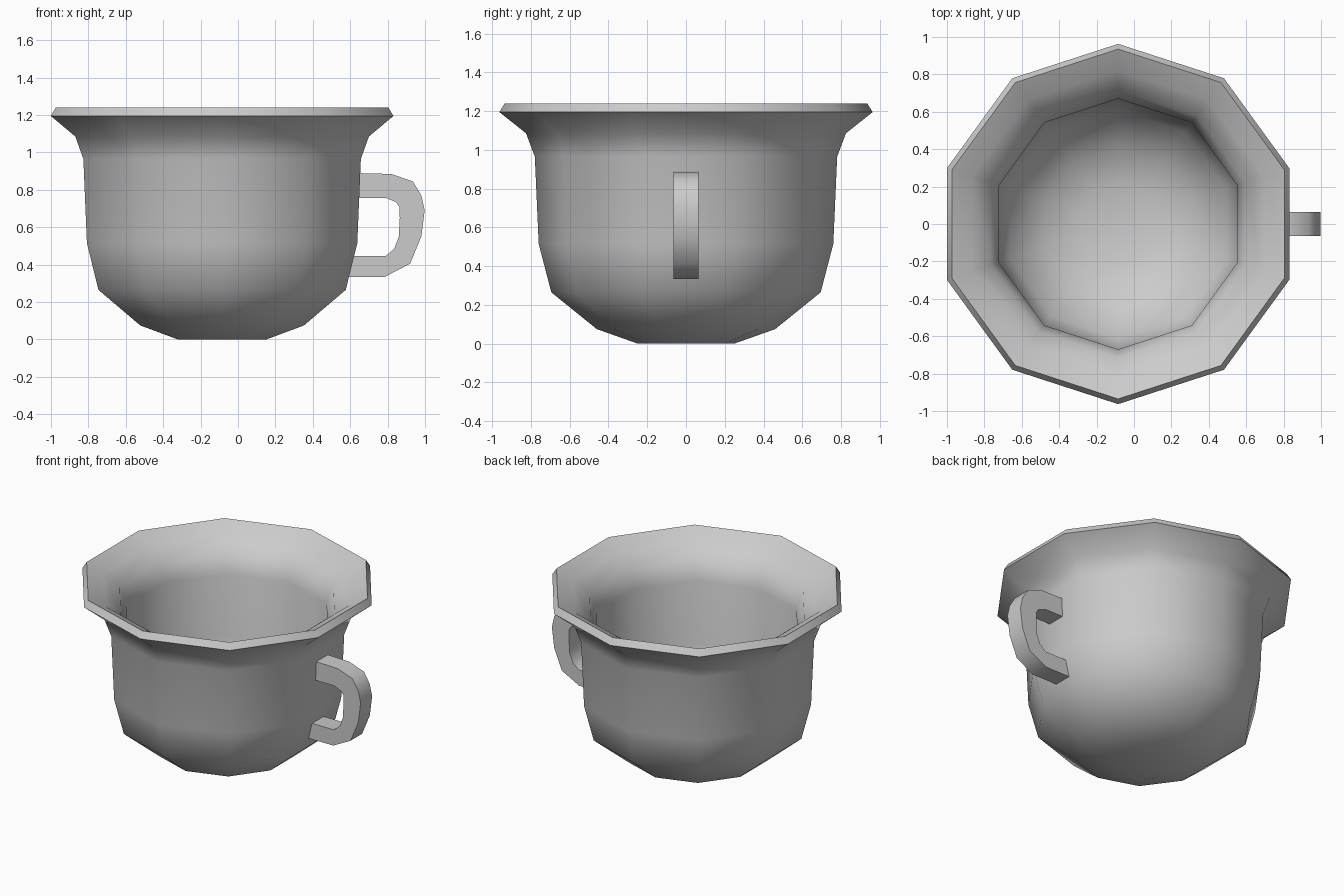
import bpy, bmesh
from math import cos, sin, pi, radians

if "Cube" in bpy.data.objects:
    bpy.data.objects.remove(bpy.data.objects["Cube"])

CENTRE_X = -0.085
SIDES = 10


def finish(bm, name, angle):
    bmesh.ops.recalc_face_normals(bm, faces=bm.faces)
    mesh = bpy.data.meshes.new(name)
    bm.to_mesh(mesh)
    bm.free()
    ob = bpy.data.objects.new(name, mesh)
    bpy.context.collection.objects.link(ob)
    bpy.ops.object.select_all(action='DESELECT')
    ob.select_set(True)
    bpy.context.view_layer.objects.active = ob
    bpy.ops.object.shade_smooth_by_angle(angle=radians(angle))
    return ob


# Cup body: closed ten-sided shell, outside base -> lip -> inside floor
profile = [(0.248, 0.0), (0.46, 0.075), (0.695, 0.265), (0.76, 0.515),
           (0.78, 0.965), (0.825, 1.085), (0.963, 1.195), (0.935, 1.24),
           (0.82, 1.18), (0.715, 1.10), (0.67, 0.97), (0.675, 0.53),
           (0.61, 0.32), (0.41, 0.16), (0.22, 0.10)]
bm = bmesh.new()
rings = []
for r, z in profile:
    rings.append([bm.verts.new((CENTRE_X + r * cos(pi / 2 + 2 * pi * i / SIDES),
                                r * sin(pi / 2 + 2 * pi * i / SIDES), z))
                  for i in range(SIDES)])
for a, b in zip(rings, rings[1:]):
    for i in range(SIDES):
        j = (i + 1) % SIDES
        bm.faces.new((a[i], a[j], b[j], b[i]))
bm.faces.new(rings[0])
bm.faces.new(rings[-1])
finish(bm, "cup_body", 50)

# Handle: rectangular bar following paired outer and inner outlines
outer = [(0.62, 0.89), (0.82, 0.885), (0.935, 0.845), (0.98, 0.77),
         (0.998, 0.69), (0.98, 0.55), (0.92, 0.405), (0.785, 0.335), (0.565, 0.335)]
inner = [(0.62, 0.757), (0.79, 0.757), (0.845, 0.735), (0.863, 0.71),
         (0.865, 0.65), (0.86, 0.55), (0.835, 0.485), (0.79, 0.447), (0.565, 0.447)]
bm = bmesh.new()
sections = [[bm.verts.new((x, y, z)) for (x, z), y in
             ((o, -0.064), (o, 0.064), (n, 0.064), (n, -0.064))]
            for o, n in zip(outer, inner)]
for a, b in zip(sections, sections[1:]):
    for i in range(4):
        j = (i + 1) % 4
        bm.faces.new((a[i], a[j], b[j], b[i]))
bm.faces.new(sections[0])
bm.faces.new(sections[-1])
finish(bm, "handle", 50)
